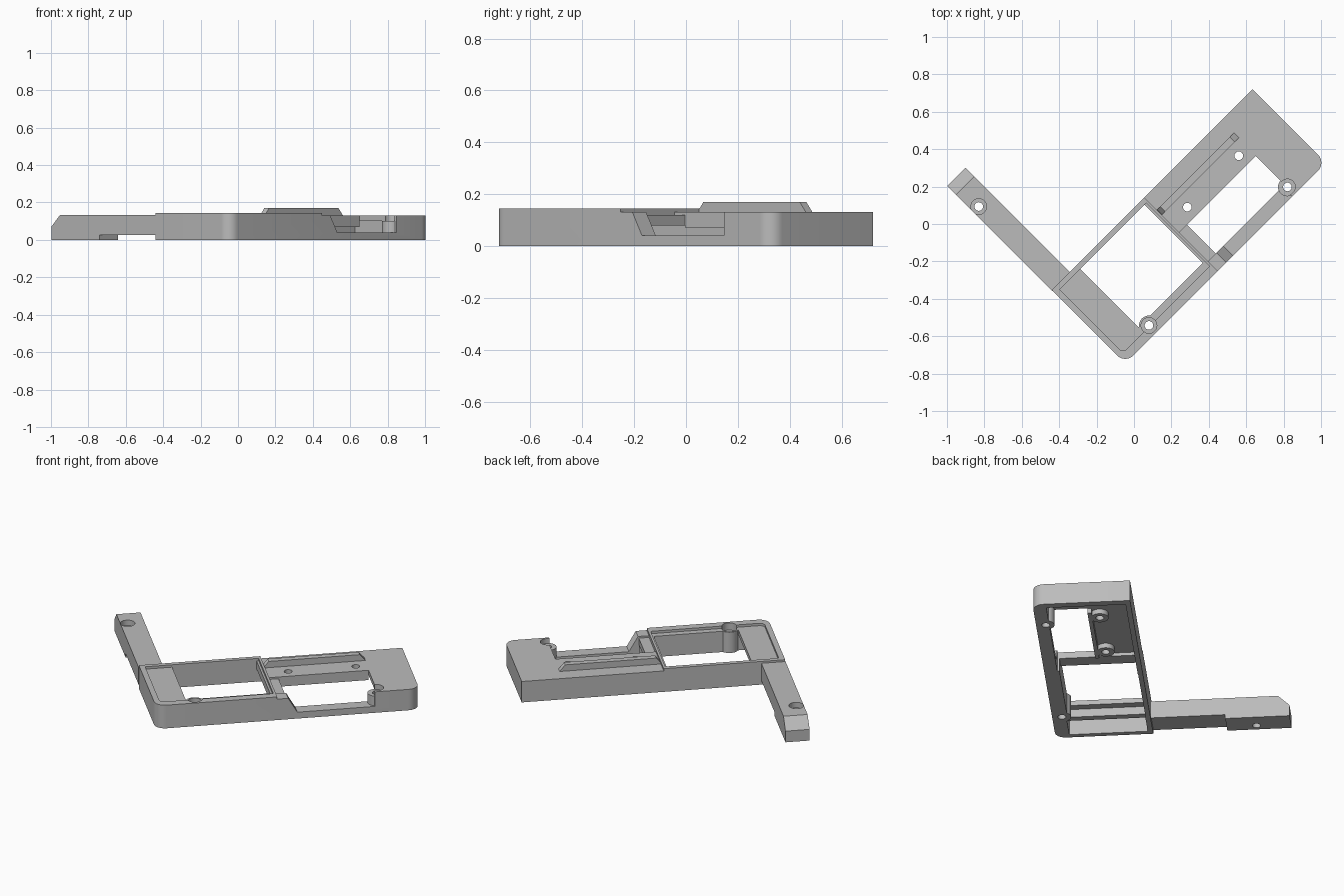
import bpy, bmesh, math
from mathutils import Matrix

if "Cube" in bpy.data.objects:
    bpy.data.objects.remove(bpy.data.objects["Cube"])

# Built square to the axes, then turned 45 degrees about z
grey = bpy.data.materials.new("plain_grey")
grey.diffuse_color = (0.5, 0.5, 0.5, 1)
grey.use_nodes = True
grey.node_tree.nodes["Principled BSDF"].inputs["Base Color"].default_value = grey.diffuse_color
parts = []


def prism(name, profile, lo, hi, axis="z"):
    """Extrude a profile: (x, y) along z, or (x, z) along y."""
    bm = bmesh.new()
    pt = (lambda p, h: (p[0], p[1], h)) if axis == "z" else (lambda p, h: (p[0], h, p[1]))
    a = [bm.verts.new(pt(p, lo)) for p in profile]
    b = [bm.verts.new(pt(p, hi)) for p in profile]
    n = len(profile)
    bm.faces.new(a)
    bm.faces.new(b[::-1])
    for i in range(n):
        bm.faces.new((a[i], b[i], b[(i + 1) % n], a[(i + 1) % n]))
    bmesh.ops.recalc_face_normals(bm, faces=bm.faces)
    me = bpy.data.meshes.new(name)
    bm.to_mesh(me)
    bm.free()
    me.materials.append(grey)
    ob = bpy.data.objects.new(name, me)
    bpy.context.collection.objects.link(ob)
    return ob


def box(name, x0, x1, y0, y1, z0, z1):
    return prism(name, [(x0, y0), (x1, y0), (x1, y1), (x0, y1)], z0, z1)


def cyl(name, x, y, r, z0, z1, n=32):
    return prism(name, [(x + r * math.cos(2 * math.pi * i / n), y + r * math.sin(2 * math.pi * i / n))
                        for i in range(n)], z0, z1)


def combine(ob, tool, op="DIFFERENCE"):
    m = ob.modifiers.new("bool", "BOOLEAN")
    m.operation, m.solver, m.object = op, "EXACT", tool
    bpy.context.view_layer.objects.active = ob
    bpy.ops.object.modifier_apply(modifier=m.name)
    bpy.data.objects.remove(tool)


def screw_hole(ob, x, y):
    combine(ob, cyl("cutter", x, y, 0.042, 0.10, 0.3))
    combine(ob, cyl("cutter", x, y, 0.023, -0.1, 0.3))


def arc(cx, cy, r, start, n=8):
    return [(cx + r * math.cos(math.radians(start + 90 * i / n)),
             cy + r * math.sin(math.radians(start + 90 * i / n))) for i in range(n + 1)]


# Main frame with two rounded corners
X0, X1, Y0, Y1, R = -0.561, 0.958, -0.495, 0.061, 0.062
frame = prism("main_frame", arc(X0 + R, Y0 + R, R, 180) + arc(X1 - R, Y0 + R, R, 270)
              + [(X1, Y1), (X0, Y1)], 0, 0.145)
parts.append(frame)

# Lower deck, shallow screen recess, windows and the hollow underside
r = 0.03
recess = prism("cutter", arc(-0.529 + r, -0.446 + r, r, 180) + [(0.125, -0.446), (0.125, 0.034), (-0.529, 0.034)],
               0.13, 0.3)
for tool in (
    box("cutter", 0.139, 1.2, -0.7, 0.3, 0.131, 0.3),
    recess,
    box("cutter", -0.374, 0.113, -0.408, 0.034, -0.1, 0.3),
    box("cutter", 0.198, 0.717, -0.42, -0.203, -0.1, 0.3),
    box("cutter", -0.53, -0.36, -0.415, 0.032, -0.1, 0.10),
    box("cutter", 0.10, 0.25, -0.408, 0.032, -0.1, 0.08),
    box("cutter", 0.199, 0.915, -0.42, 0.032, -0.1, 0.10),
    box("cutter", 0.139, 0.25, -0.42, -0.203, 0.12, 0.3),
):
    combine(frame, tool)

# Notch with a sloped end in the side rail
combine(frame, prism("cutter", [(0.163, 0.2), (0.255, 0.04), (0.702, 0.04), (0.702, 0.2)], -0.7, -0.419, "y"))

# Screw posts, plate lip and underside rib
for tool in (
    cyl("post", -0.327, -0.44, 0.053, 0, 0.13),
    cyl("post", 0.72, -0.44, 0.05, 0.001, 0.10),
    cyl("post", 0.265, -0.138, 0.05, 0.07, 0.12),
    cyl("post", 0.654, -0.138, 0.05, 0.07, 0.12),
    box("lip", 0.199, 0.716, -0.203, -0.18, 0.07, 0.12),
    box("rib", -0.46, -0.42, -0.43, 0.045, 0.05, 0.12),
):
    combine(frame, tool, "UNION")
for x in (-0.327, 0.72):
    screw_hole(frame, x, -0.44)
for x in (0.265, 0.654):
    combine(frame, cyl("cutter", x, -0.138, 0.023, -0.1, 0.3))

# Raised ridge with bevelled ends
parts.append(prism("ridge", [(0.14, 0.125), (0.14, 0.14), (0.165, 0.17), (0.69, 0.17), (0.728, 0.125)],
                   -0.07, -0.034, "y"))

# Side arm with sloped tip and raised underside
arm = prism("side_arm", [(0.055, 0.025), (0.483, 0.025), (0.483, 0), (0.849, 0),
                         (0.849, 0.07), (0.783, 0.133), (0.055, 0.133)], 0.424, 0.563, "y")
arm.data.transform(Matrix.Rotation(math.pi / 2, 4, "Z"))
screw_hole(arm, -0.521, 0.653)
parts.append(arm)

# Turn to the final angle and shade
bpy.ops.object.select_all(action="DESELECT")
for ob in parts:
    ob.data.transform(Matrix.Rotation(math.pi / 4, 4, "Z"))
    ob.select_set(True)
bpy.context.view_layer.objects.active = frame
bpy.ops.object.shade_smooth_by_angle(angle=math.radians(30))
